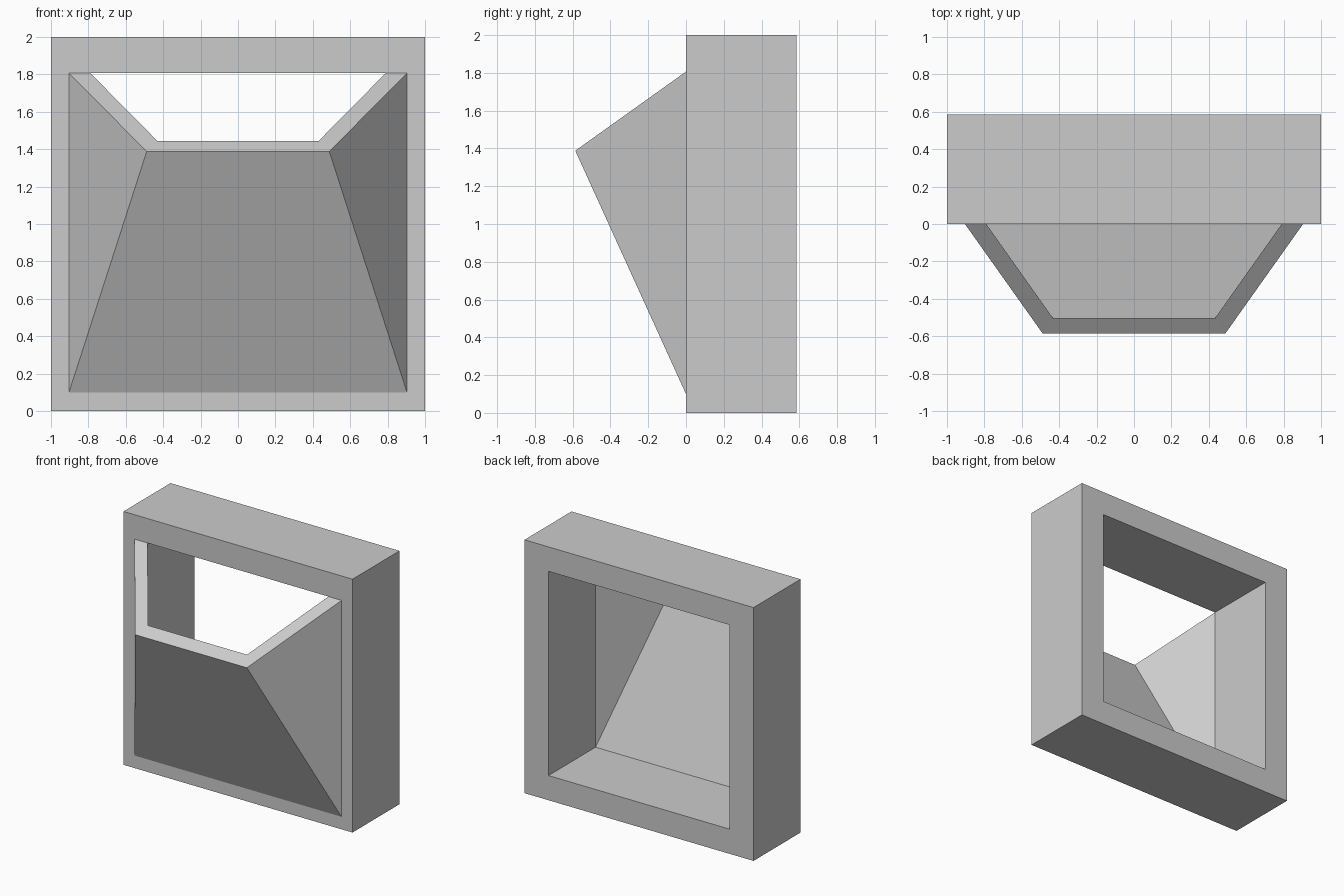
import bpy, bmesh

if "Cube" in bpy.data.objects:
    bpy.data.objects.remove(bpy.data.objects["Cube"])

DEPTH = 0.586   # frame depth, also how far the hood projects


def make_object(name, verts, faces):
    mesh = bpy.data.meshes.new(name)
    bm = bmesh.new()
    vs = [bm.verts.new(v) for v in verts]
    for f in faces:
        bm.faces.new([vs[i] for i in f])
    bmesh.ops.recalc_face_normals(bm, faces=bm.faces)
    bm.to_mesh(mesh)
    bm.free()
    obj = bpy.data.objects.new(name, mesh)
    bpy.context.collection.objects.link(obj)
    return obj


def rect(x, y, z0, z1):
    return [(-x, y, z0), (x, y, z0), (x, y, z1), (-x, y, z1)]


def hood_shell(x, z0, z1, ridge_x, ridge_y, ridge_z):
    # bottom left/right, ridge right/left, top left/right
    return [(-x, 0, z0), (x, 0, z0),
            (ridge_x, ridge_y, ridge_z), (-ridge_x, ridge_y, ridge_z),
            (-x, 0, z1), (x, 0, z1)]


# Square frame: four rectangular loops bridged into a closed ring
loops = (rect(1, 0, 0, 2) + rect(1, DEPTH, 0, 2)
         + rect(0.79, DEPTH, 0.195, 1.807) + rect(0.79, 0, 0.195, 1.807))
ring = []
for a in range(4):
    b = (a + 1) % 4
    for i in range(4):
        j = (i + 1) % 4
        ring.append((a * 4 + i, a * 4 + j, b * 4 + j, b * 4 + i))
make_object("frame", loops, ring)

# Projecting hood: outer and inner skins joined by a sloping rim,
# with its back edge seated on the front of the frame
outer = hood_shell(0.904, 0.099, 1.807, 0.488, -DEPTH, 1.388)
inner = hood_shell(0.79, 0.195, 1.807, 0.432, -0.505, 1.445)
skin = [(0, 1, 2, 3), (0, 3, 4), (1, 5, 2)]
faces = skin + [tuple(i + 6 for i in reversed(f)) for f in skin]
for a, b in ((4, 3), (3, 2), (2, 5)):
    faces.append((a, b, b + 6, a + 6))
make_object("hood", outer + inner, faces)
